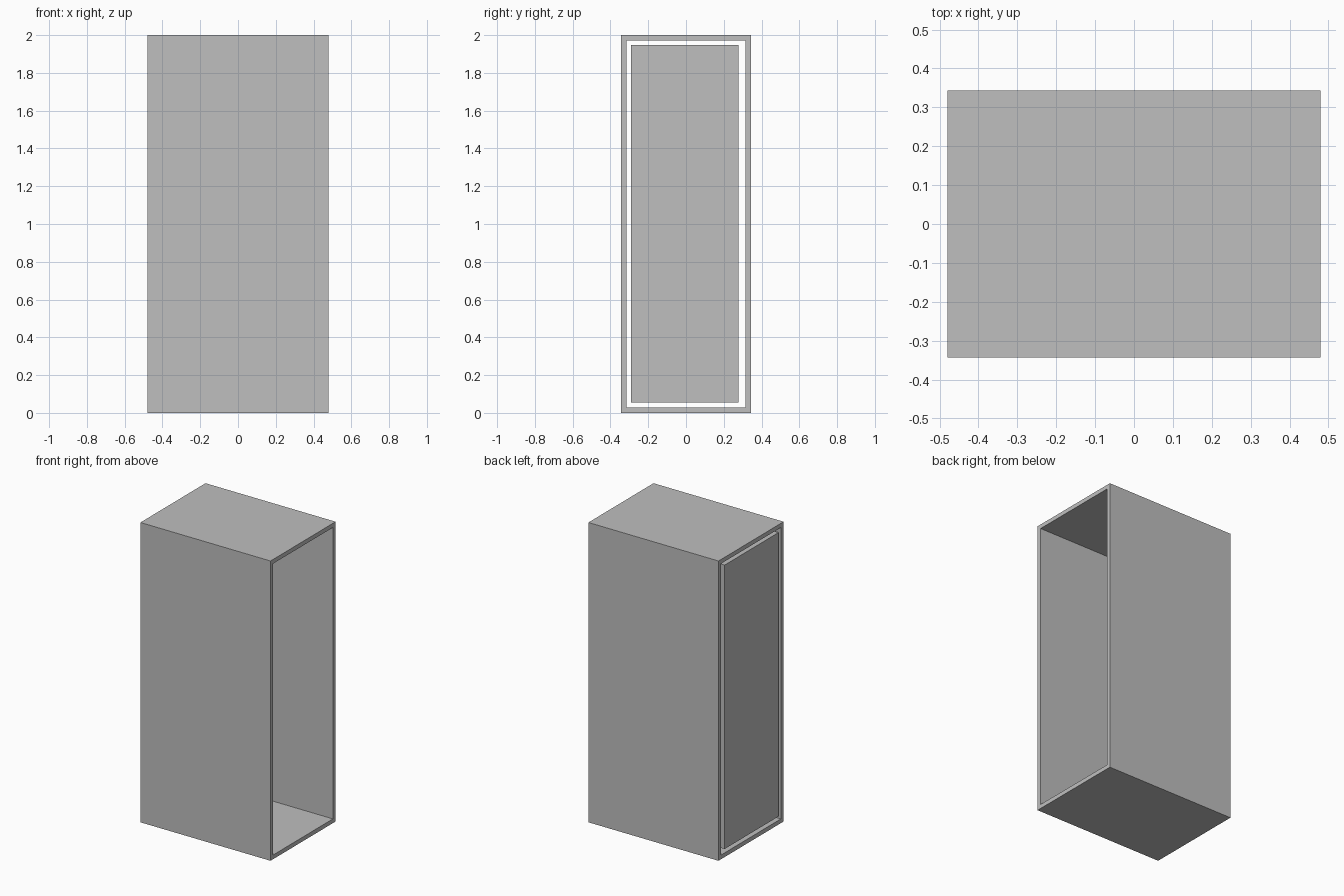
import bpy
import bmesh
from mathutils import Vector

old = bpy.data.objects.get("Cube")
if old:
    bpy.data.objects.remove(old, do_unlink=True)

WIDTH, DEPTH, HEIGHT, WALL = 0.96, 0.686, 2.0, 0.04

grey = bpy.data.materials.new("light_grey")
grey.use_nodes = True
colour = (0.52, 0.52, 0.52, 1)
grey.diffuse_color = colour
grey.node_tree.nodes["Principled BSDF"].inputs["Base Color"].default_value = colour


def box(low, high):
    """Return a bmesh box spanning two corners."""
    low, high = Vector(low), Vector(high)
    bm = bmesh.new()
    bmesh.ops.create_cube(bm, size=1)
    bmesh.ops.scale(bm, vec=high - low, verts=bm.verts)
    bmesh.ops.translate(bm, vec=(low + high) / 2, verts=bm.verts)
    return bm


def add_object(name, bm):
    bmesh.ops.recalc_face_normals(bm, faces=bm.faces)
    mesh = bpy.data.meshes.new(name)
    bm.to_mesh(mesh)
    bm.free()
    mesh.materials.append(grey)
    obj = bpy.data.objects.new(name, mesh)
    bpy.context.collection.objects.link(obj)
    return obj


# Cabinet shell: a box hollowed straight through from side to side
shell = box((-WIDTH / 2, -DEPTH / 2, 0), (WIDTH / 2, DEPTH / 2, HEIGHT))
ends = [f for f in shell.faces if abs(f.normal.x) > 0.9]
bmesh.ops.inset_individual(shell, faces=ends, thickness=WALL)
rims = [e for f in ends for e in f.edges]
bmesh.ops.delete(shell, geom=ends, context="FACES_ONLY")
bmesh.ops.bridge_loops(shell, edges=rims)
add_object("cabinet_shell", shell)

# Door panel set into one open end with a narrow gap all round
door = box((-WIDTH / 2, -0.291, 0.054), (-WIDTH / 2 + WALL, 0.278, 1.948))
add_object("door_panel", door)
